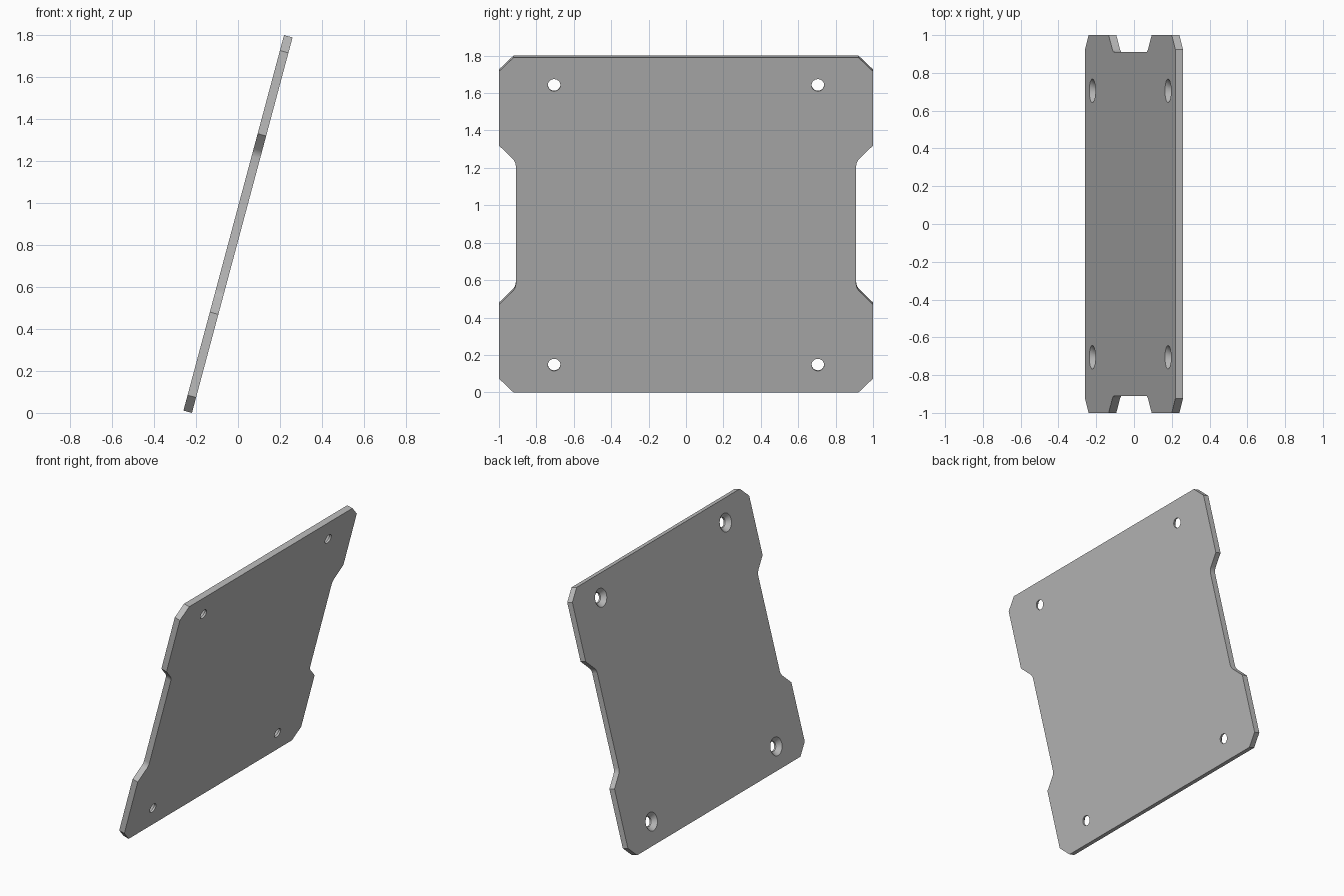
import bpy
import bmesh
from math import cos, sin, pi, radians

cube = bpy.data.objects.get("Cube")
if cube:
    bpy.data.objects.remove(cube)

THICK = 0.042
HALF_L = 0.926
TILT = radians(15)
SIDES = 32

grey = bpy.data.materials.new("plain grey")
grey.use_nodes = True
colour = (0.5, 0.5, 0.5, 1)
grey.diffuse_color = colour
grey.node_tree.nodes["Principled BSDF"].inputs["Base Color"].default_value = colour


def make_object(name, bm):
    bmesh.ops.recalc_face_normals(bm, faces=bm.faces)
    mesh = bpy.data.meshes.new(name)
    bm.to_mesh(mesh)
    bm.free()
    mesh.materials.append(grey)
    obj = bpy.data.objects.new(name, mesh)
    bpy.context.collection.objects.link(obj)
    return obj


# Plate outline: one quarter (width, height), mirrored round the four corners
quarter = [(0.91, 0.35), (1.0, 0.44), (1.0, 0.85), (0.923, HALF_L)]
outline = quarter + [(-y, z) for y, z in reversed(quarter)]
outline += [(-y, -z) for y, z in outline]

bm = bmesh.new()
face = bm.faces.new([bm.verts.new((-THICK / 2, y, z)) for y, z in outline])

# Rounded inner corners of the side notches
inner = [v for v in bm.verts if abs(v.co.z) < 0.4]
bmesh.ops.bevel(bm, geom=inner, offset=0.022, segments=4, profile=0.5,
                affect='VERTICES')
result = bmesh.ops.extrude_face_region(bm, geom=bm.faces[:])
moved = [g for g in result["geom"] if isinstance(g, bmesh.types.BMVert)]
bmesh.ops.translate(bm, verts=moved, vec=(THICK, 0, 0))
plate = make_object("mounting_plate", bm)

# Countersunk screw holes: (depth, radius) turned around the hole axis
profile = [(-0.031, 0.0725), (0.008, 0.0335), (0.05, 0.0335)]
bm = bmesh.new()
for cy in (-0.705, 0.705):
    for cz in (-0.774, 0.774):
        rings = [[bm.verts.new((x, cy + r * cos(2 * pi * i / SIDES),
                                cz + r * sin(2 * pi * i / SIDES)))
                  for i in range(SIDES)] for x, r in profile]
        bm.faces.new(rings[0])
        bm.faces.new(rings[-1])
        for a, b in zip(rings, rings[1:]):
            for i in range(SIDES):
                j = (i + 1) % SIDES
                bm.faces.new((a[i], a[j], b[j], b[i]))
cutter = make_object("screw_hole_cutter", bm)
cutter.hide_render = True

# Cut the holes and discard the cutter
bpy.context.view_layer.objects.active = plate
plate.select_set(True)
cut = plate.modifiers.new("screw holes", 'BOOLEAN')
cut.operation = 'DIFFERENCE'
cut.solver = 'EXACT'
cut.object = cutter
bpy.ops.object.modifier_apply(modifier=cut.name)
bpy.data.objects.remove(cutter)
bpy.ops.object.shade_smooth_by_angle(angle=radians(20))

# Lean the plate and stand it on the ground
plate.rotation_euler.y = TILT
plate.location.z = HALF_L * cos(TILT) + THICK / 2 * sin(TILT)
